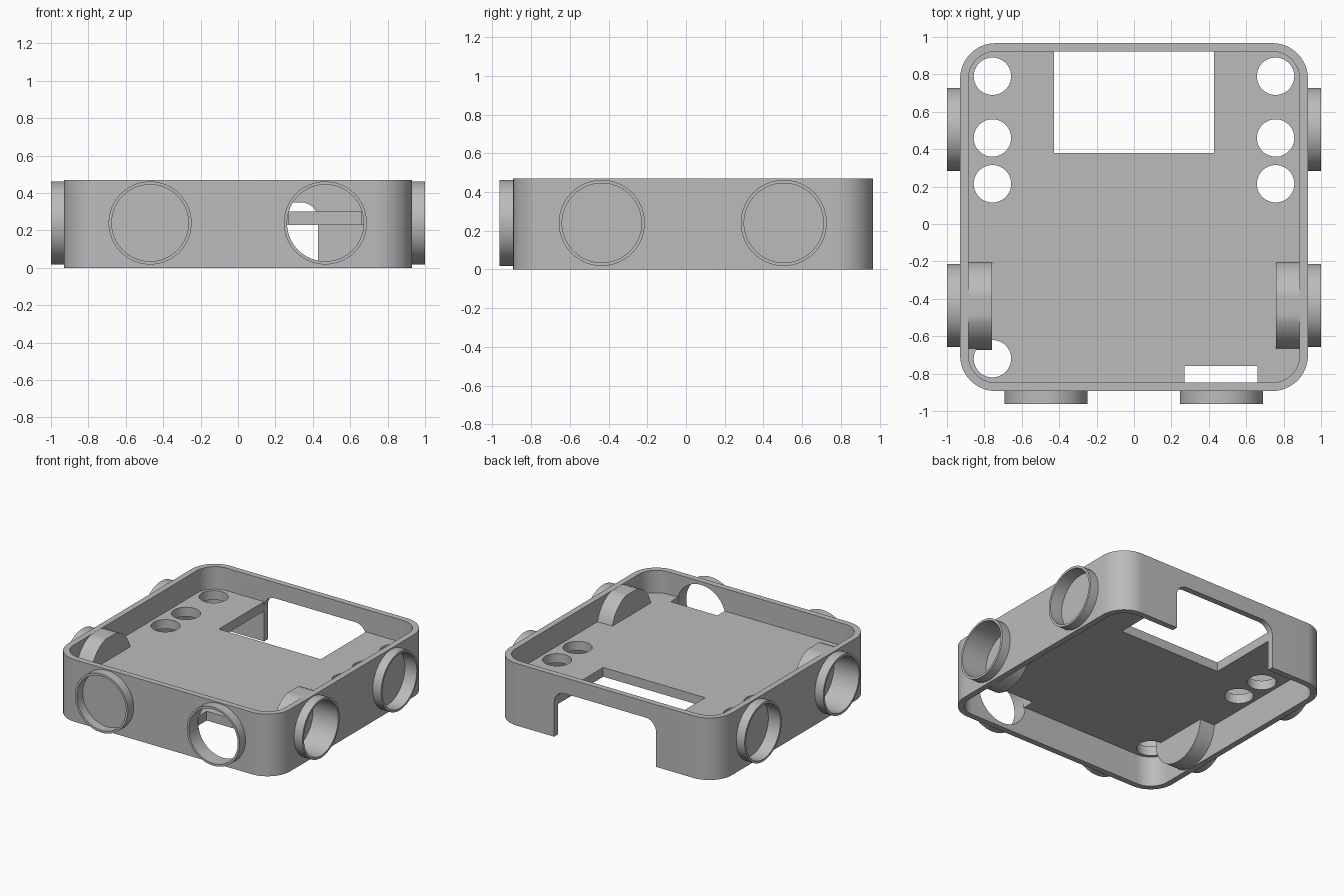
import bpy
import bmesh
from math import cos, sin, pi, radians

default = bpy.data.objects.get("Cube")
if default:
    bpy.data.objects.remove(default, do_unlink=True)

grey = bpy.data.materials.new("plain_grey")
grey.use_nodes = True
COLOUR = (0.5, 0.5, 0.5, 1)
grey.diffuse_color = COLOUR
grey.node_tree.nodes["Principled BSDF"].inputs["Base Color"].default_value = COLOUR

# Shared dimensions
TOP = 0.47
WALL = 0.045
HALF = 0.93
MID_Y = 0.037
PORT_Z = 0.24
PORT_R, BORE_R, HOUSING_R = 0.222, 0.205, 0.238
FRONT = MID_Y - HALF
FRONT_SIDE_Y, BACK_SIDE_Y = -0.435, 0.505
CLOSED_X, OPEN_X = -0.47, 0.467


def circle(u, v, r, n=64, top=None):
    """Circle outline, optionally cut flat at a height."""
    pts = [(u + r * cos(2 * pi * i / n), v + r * sin(2 * pi * i / n)) for i in range(n)]
    return pts if top is None else [(a, min(b, top)) for a, b in pts]


def rounded_rect(u, v, hu, hv, r, steps=12):
    pts = []
    for q, (su, sv) in enumerate([(1, 1), (-1, 1), (-1, -1), (1, -1)]):
        for i in range(steps + 1):
            a = (q + i / steps) * pi / 2
            pts.append((u + su * (hu - r) + r * cos(a), v + sv * (hv - r) + r * sin(a)))
    return pts


def box_outline(u0, u1, v0, v1):
    return [(u0, v0), (u1, v0), (u1, v1), (u0, v1)]


def loft(name, axis, loops, hollow=False):
    """Join outlines placed along an axis; cap the ends, or close the loop when hollow."""
    place = {"x": lambda u, v, d: (d, u, v),
             "y": lambda u, v, d: (u, d, v),
             "z": lambda u, v, d: (u, v, d)}[axis]
    bm = bmesh.new()
    rings = [[bm.verts.new(place(u, v, d)) for u, v in pts] for pts, d in loops]
    pairs = list(zip(rings, rings[1:]))
    if hollow:
        pairs.append((rings[-1], rings[0]))
    else:
        bm.faces.new(rings[0])
        bm.faces.new(rings[-1])
    for a, b in pairs:
        n = len(a)
        for i in range(n):
            j = (i + 1) % n
            bm.faces.new((a[i], a[j], b[j], b[i]))
    bmesh.ops.recalc_face_normals(bm, faces=bm.faces)
    mesh = bpy.data.meshes.new(name)
    bm.to_mesh(mesh)
    bm.free()
    mesh.materials.append(grey)
    obj = bpy.data.objects.new(name, mesh)
    bpy.context.collection.objects.link(obj)
    return obj


def prism(name, axis, pts, a, b):
    return loft(name, axis, [(pts, a), (pts, b)])


def tube(name, axis, outer, inner, a, b):
    return loft(name, axis, [(outer, a), (outer, b), (inner, b), (inner, a)], hollow=True)


def cut(obj, cutters):
    """Subtract every cutter, then bake the result."""
    for c in cutters:
        c.hide_render = True
        mod = obj.modifiers.new("cut", "BOOLEAN")
        mod.operation = "DIFFERENCE"
        mod.solver = "EXACT"
        mod.object = c
    bpy.context.view_layer.update()
    graph = bpy.context.evaluated_depsgraph_get()
    mesh = bpy.data.meshes.new_from_object(obj.evaluated_get(graph))
    obj.modifiers.clear()
    obj.data = mesh
    obj.data.name = obj.name


# Outer walls and the shelf between them
walls = tube("case_walls", "z", rounded_rect(0, MID_Y, HALF, HALF, 0.19),
             rounded_rect(0, MID_Y, HALF - WALL, HALF - WALL, 0.145), 0, TOP)
inner = HALF - WALL + 0.01
shelf = prism("shelf", "z", rounded_rect(0, MID_Y, inner, inner, 0.155), 0.23, 0.30)
parts = [walls, shelf]

# Cutters for the walls
back_opening = prism("back_opening", "y", rounded_rect(0, 0, 0.427, 0.35, 0.09), 0.85, 1.1)
front_bore = prism("front_bore", "y", circle(OPEN_X, PORT_Z, BORE_R), -1.1, -0.8)
wall_cutters = [back_opening, front_bore]

# Cutters for the shelf
back_notch = prism("back_notch", "z", box_outline(-0.427, 0.427, 0.38, 1.0), 0.1, 0.4)
front_notch = prism("front_notch", "z", box_outline(0.27, 0.66, -1.0, -0.76), 0.1, 0.4)
shelf_cutters = [back_notch, front_notch]
holes = [(s * 0.757, y) for s in (-1, 1) for y in (0.79, 0.46, 0.215)] + [(-0.757, -0.72)]
for x, y in holes:
    shelf_cutters.append(prism("shelf_hole", "z", circle(x, y, 0.1, 48), 0.1, 0.4))

# Side ports: rings, recesses and the deep inner housings
helpers = []
for s, side in ((1, "left"), (-1, "right")):
    for y, where in ((FRONT_SIDE_Y, "front"), (BACK_SIDE_Y, "back")):
        bore = circle(y, PORT_Z, BORE_R)
        parts.append(tube(f"{side}_{where}_port_ring", "x", circle(y, PORT_Z, PORT_R), bore,
                          s * (HALF - 0.01), s))
        floor = 0.79 if where == "front" else 0.9
        cutter = prism("side_bore", "x", bore, s * floor, s * 1.1)
        wall_cutters.append(cutter)
        if where == "front":
            shelf_cutters.append(cutter)
            shell = circle(y, PORT_Z, HOUSING_R, top=TOP - 0.001)
            parts.append(loft(f"{side}_port_housing", "x",
                              [(shell, s * 0.76), (shell, s * 0.9), (bore, s * 0.9), (bore, s * floor)]))

# Front ports: one closed, one open
for x, label in ((CLOSED_X, "closed"), (OPEN_X, "open")):
    parts.append(tube(f"front_{label}_port_ring", "y", circle(x, PORT_Z, PORT_R),
                      circle(x, PORT_Z, BORE_R), -0.963, FRONT + 0.01))

cut(walls, wall_cutters)
cut(shelf, shelf_cutters)
for c in set(wall_cutters + shelf_cutters):
    bpy.data.objects.remove(c, do_unlink=True)

# Smooth the curved faces, keep edges sharp
bpy.ops.object.select_all(action="DESELECT")
for p in parts:
    p.select_set(True)
bpy.context.view_layer.objects.active = walls
bpy.ops.object.shade_smooth_by_angle(angle=radians(30))
